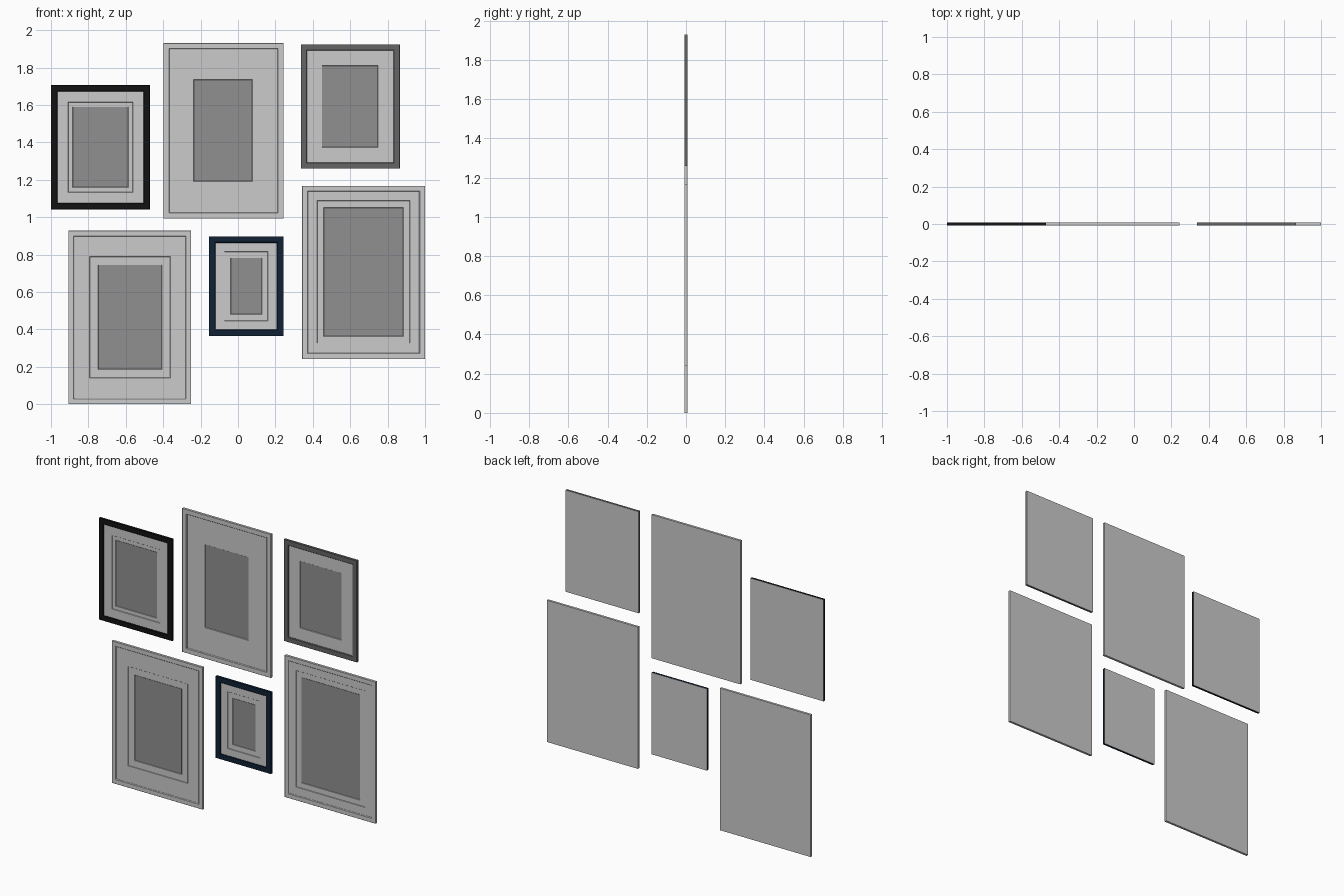
import bpy, bmesh

if "Cube" in bpy.data.objects:
    bpy.data.objects.remove(bpy.data.objects["Cube"])


def material(name, rgb):
    m = bpy.data.materials.new(name)
    m.diffuse_color = (*rgb, 1.0)
    m.use_nodes = True
    m.node_tree.nodes["Principled BSDF"].inputs["Base Color"].default_value = m.diffuse_color
    return m


BLACK = material("black", (0.006, 0.006, 0.006))
CHARCOAL = material("charcoal", (0.13, 0.13, 0.13))
NAVY = material("navy", (0.005, 0.015, 0.035))
PRINT = material("print_grey", (0.28, 0.28, 0.28))


def inset(rect, d):
    x0, x1, z0, z1 = rect
    return (x0 + d, x1 - d, z0 + d, z1 - d)


def make_object(name, bm, mat):
    bmesh.ops.recalc_face_normals(bm, faces=bm.faces)
    mesh = bpy.data.meshes.new(name)
    bm.to_mesh(mesh)
    bm.free()
    obj = bpy.data.objects.new(name, mesh)
    bpy.context.collection.objects.link(obj)
    if mat:
        mesh.materials.append(mat)
    return obj


def loop_verts(bm, rect, y):
    x0, x1, z0, z1 = rect
    return [bm.verts.new((x, y, z)) for x, z in ((x0, z0), (x1, z0), (x1, z1), (x0, z1))]


def mitred_ring(name, sections, mat=None):
    """Closed ring: each section is a (rectangle, depth) corner of the profile."""
    bm = bmesh.new()
    loops = [loop_verts(bm, r, y) for r, y in sections]
    for i, a in enumerate(loops):
        b = loops[(i + 1) % len(loops)]
        for k in range(4):
            n = (k + 1) % 4
            bm.faces.new((a[k], a[n], b[n], b[k]))
    return make_object(name, bm, mat)


def panel(name, rect, y_front, y_back, mat=None):
    bm = bmesh.new()
    a, b = loop_verts(bm, rect, y_front), loop_verts(bm, rect, y_back)
    bm.faces.new(a)
    bm.faces.new(b[::-1])
    for k in range(4):
        n = (k + 1) % 4
        bm.faces.new((a[k], a[n], b[n], b[k]))
    return make_object(name, bm, mat)


def mat_board(name, outer, hole, y_front, y_back):
    # Bevel-cut window towards the print
    mitred_ring(name, [(outer, y_front), (inset(hole, -0.002), y_front),
                       (hole, y_back), (outer, y_back)])


def picture(name, outer, window, width, mat=None, reveal=0.0):
    # Moulding: flat face, stepped inner lip
    profile = [(0, 0.007), (0, -0.0072), (0.001, -0.008), (width - 0.004, -0.008),
               (width - 0.001, -0.005), (width, -0.0045), (width, 0.007)]
    mitred_ring(name + "_frame", [(inset(outer, d), y) for d, y in profile], mat)
    # Backing board covers the whole rear
    panel(name + "_backing", outer, 0.007, 0.008)
    # Mat boards, with a second inner board where there is a reveal
    edge = inset(outer, width - 0.002)
    if reveal:
        mat_board(name + "_outer_mat", edge, inset(window, -reveal), -0.003, -0.0005)
        mat_board(name + "_inner_mat", edge, window, -0.0005, 0.002)
    else:
        mat_board(name + "_mat", edge, window, -0.002, 0.002)
    # Print seen through the window
    panel(name + "_print", window, 0.001, 0.003, PRINT)


# Rectangles are (x0, x1, z0, z1)
picture("upper_left", (-1.0, -0.471, 1.042, 1.706),
        (-0.882, -0.588, 1.16, 1.588), 0.035, BLACK, 0.025)
picture("upper_middle", (-0.398, 0.243, 0.992, 1.93),
        (-0.235, 0.075, 1.193, 1.733), 0.033)
picture("upper_right", (0.336, 0.865, 1.26, 1.924),
        (0.450, 0.746, 1.374, 1.808), 0.034, CHARCOAL)
picture("lower_left", (-0.907, -0.25, 0.0, 0.928),
        (-0.746, -0.408, 0.187, 0.743), 0.032, None, 0.045)
picture("lower_middle", (-0.156, 0.243, 0.364, 0.898),
        (-0.037, 0.125, 0.481, 0.781), 0.036, NAVY, 0.034)
picture("lower_right", (0.343, 1.0, 0.242, 1.168),
        (0.460, 0.882, 0.364, 1.05), 0.032, None, 0.036)
